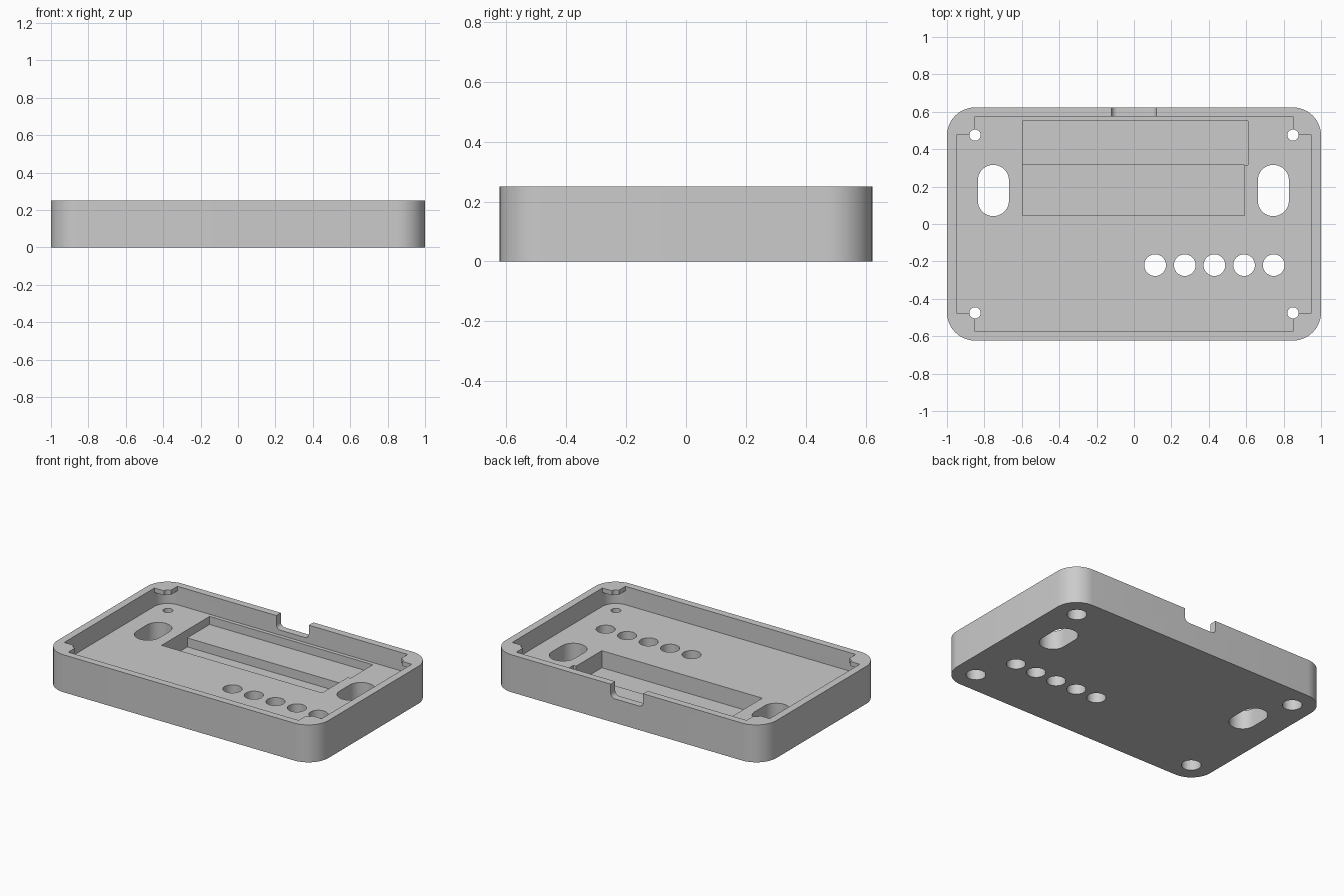
import bpy, bmesh, math

if "Cube" in bpy.data.objects:
    bpy.data.objects.remove(bpy.data.objects["Cube"])

W, D, H = 1.0, 0.623, 0.25          # half width, half depth, height
FLOOR = 0.127                       # top of the inner floor
CX, CY = 0.85, 0.475                # screw positions


def rounded(x0, x1, y0, y1, r=0.0, n=12):
    """Outline of a rectangle with rounded corners, counter-clockwise."""
    if r == 0:
        return [(x0, y0), (x1, y0), (x1, y1), (x0, y1)]
    pts = []
    centres = [(x1 - r, y1 - r), (x0 + r, y1 - r), (x0 + r, y0 + r), (x1 - r, y0 + r)]
    for k, (cx, cy) in enumerate(centres):
        for i in range(n + 1):
            a = (k + i / n) * math.pi / 2
            p = (cx + r * math.cos(a), cy + r * math.sin(a))
            if not pts or math.dist(p, pts[-1]) > 1e-5:
                pts.append(p)
    if math.dist(pts[0], pts[-1]) < 1e-5:
        pts.pop()
    return pts


def prism(name, pts, z0, z1, upright=False):
    """Extrude an outline along z, or along y when upright (outline in x, z)."""
    bm = bmesh.new()
    put = (lambda p, h: (p[0], h, p[1])) if upright else (lambda p, h: (p[0], p[1], h))
    lo = [bm.verts.new(put(p, z0)) for p in pts]
    hi = [bm.verts.new(put(p, z1)) for p in pts]
    bm.faces.new(lo)
    bm.faces.new(hi)
    for i in range(len(pts)):
        j = (i + 1) % len(pts)
        bm.faces.new((lo[i], lo[j], hi[j], hi[i]))
    bmesh.ops.recalc_face_normals(bm, faces=bm.faces)
    me = bpy.data.meshes.new(name)
    bm.to_mesh(me)
    bm.free()
    ob = bpy.data.objects.new(name, me)
    bpy.context.collection.objects.link(ob)
    return ob


def hole(x, y, r, z0=-0.1, z1=0.4):
    return prism("hole_cutter", rounded(x - r, x + r, y - r, y + r, r, 8), z0, z1)


def cut(target, cutter):
    """Subtract the cutter from the target, then discard it."""
    mod = target.modifiers.new("cut", 'BOOLEAN')
    mod.operation = 'DIFFERENCE'
    mod.solver = 'EXACT'
    mod.object = cutter
    bpy.context.view_layer.objects.active = target
    bpy.ops.object.modifier_apply(modifier=mod.name)
    bpy.data.objects.remove(cutter, do_unlink=True)


# Outer shell
case = prism("case_shell", rounded(-W, W, -D, D, 0.15), 0, H)

# Inner cavity, leaving a thin tab under the rim at each corner
cavity = prism("cavity_cutter", rounded(-0.95, 0.95, -0.575, 0.575, 0.1), FLOOR, 0.35)
for sx in (-1, 1):
    for sy in (-1, 1):
        xs, ys = sorted((sx * CX, sx * 1.1)), sorted((sy * CY, sy * 0.8))
        cut(cavity, prism("tab_cutter", rounded(*xs, *ys), 0.22, 0.5))
cut(case, cavity)

# Two-level display recess in the floor
cut(case, prism("deep_recess_cutter", rounded(-0.595, 0.59, 0.045, 0.315), 0.013, 0.2))
cut(case, prism("shallow_recess_cutter", rounded(-0.595, 0.61, 0.315, 0.55), 0.073, 0.2))

# Screw holes with wide counterbores underneath
for sx in (-1, 1):
    for sy in (-1, 1):
        cut(case, hole(sx * CX, sy * CY, 0.03))
        cut(case, hole(sx * CX, sy * CY, 0.06, -0.1, 0.075))

# Long side slots
for x in (-0.752, 0.745):
    cut(case, prism("slot_cutter", rounded(x - 0.083, x + 0.083, 0.042, 0.316, 0.083), -0.1, 0.2))

# Row of button holes
for i in range(5):
    cut(case, hole(0.113 + i * 0.1585, -0.22, 0.058))

# Cable notch in the back wall
cut(case, prism("notch_cutter", rounded(-0.12, 0.12, 0.16, 0.4, 0.03, 8), 0.5605, 0.8, upright=True))

# Colour and shading
grey = bpy.data.materials.new("light grey")
grey.diffuse_color = (0.6, 0.6, 0.6, 1)
grey.use_nodes = True
grey.node_tree.nodes["Principled BSDF"].inputs["Base Color"].default_value = grey.diffuse_color
case.data.materials.clear()
case.data.materials.append(grey)
for p in case.data.polygons:
    p.material_index = 0
bpy.ops.object.select_all(action='DESELECT')
case.select_set(True)
bpy.context.view_layer.objects.active = case
bpy.ops.object.shade_smooth_by_angle(angle=math.radians(30))
